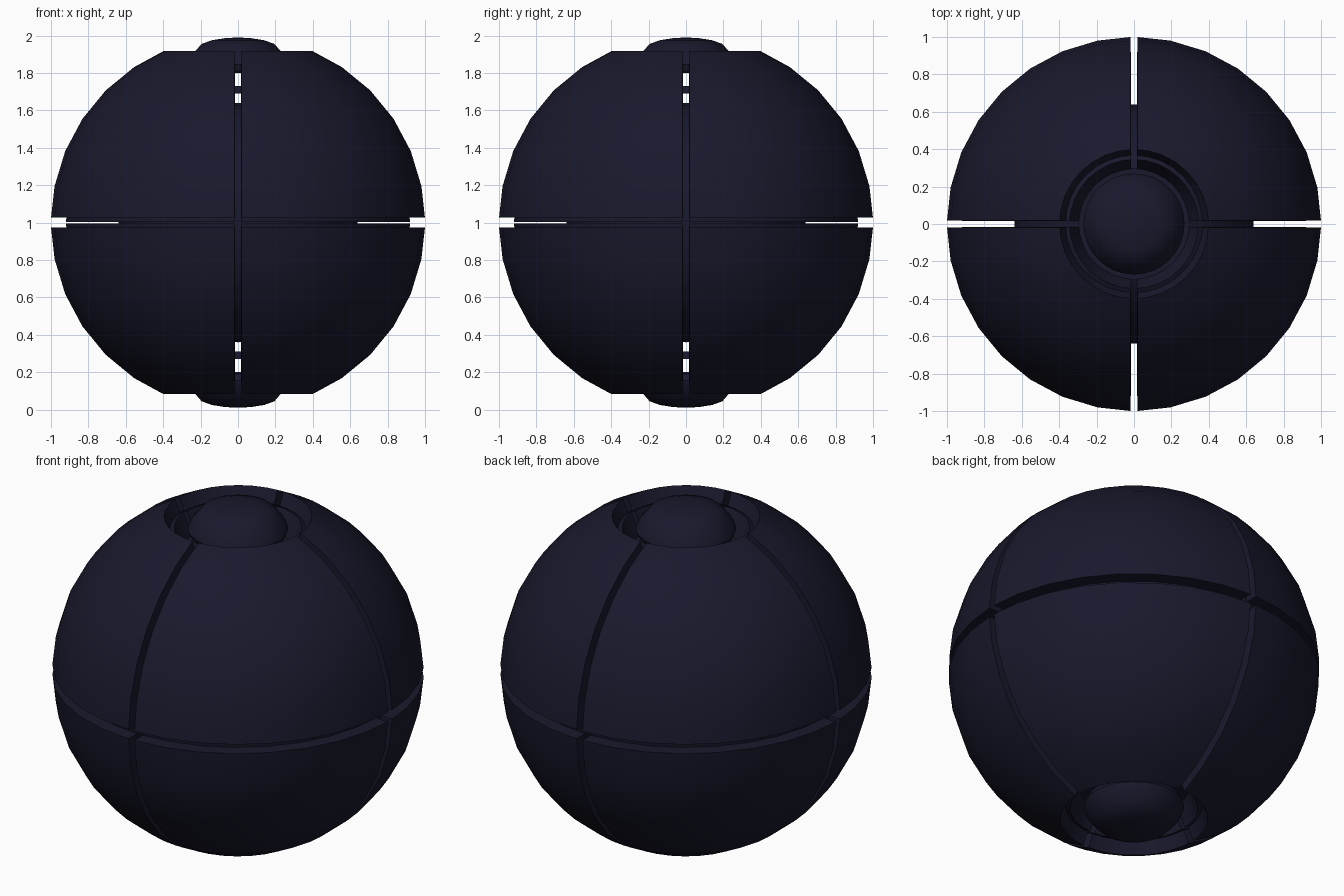
import bpy, bmesh, math

if "Cube" in bpy.data.objects:
    bpy.data.objects.remove(bpy.data.objects["Cube"])

mat = bpy.data.materials.new("dark_navy")
mat.diffuse_color = (0.0095, 0.0095, 0.026, 1)
mat.use_nodes = True
mat.node_tree.nodes["Principled BSDF"].inputs["Base Color"].default_value = mat.diffuse_color


def finish(name, bm, mirror):
    bmesh.ops.recalc_face_normals(bm, faces=bm.faces)
    me = bpy.data.meshes.new(name)
    bm.to_mesh(me)
    bm.free()
    ob = bpy.data.objects.new(name, me)
    bpy.context.collection.objects.link(ob)
    ob.location.z = 1
    me.materials.append(mat)
    bpy.ops.object.select_all(action='DESELECT')
    ob.select_set(True)
    bpy.context.view_layer.objects.active = ob
    bpy.ops.object.shade_smooth_by_angle(angle=math.radians(30))
    if mirror:
        m = ob.modifiers.new("mirror", 'MIRROR')
        m.use_axis = mirror
        m.use_mirror_merge = False
    return ob


def octant_shell(name, r_out, r_in, gap_v, gap_h, rim_deg):
    """One eighth of a thick sphere shell, held back from the seams, mirrored to 8."""
    bm = bmesh.new()
    layers = []
    for r in (r_out, r_in):
        lats = [math.asin(gap_h / r)] + [math.radians(11.25 * i) for i in range(1, 6)]
        lats.append(math.radians(rim_deg))
        rows = []
        for lat in lats:
            rho, z = r * math.cos(lat), r * math.sin(lat)
            a = math.asin(gap_v / rho)
            phis = [a] + [math.radians(11.25 * j) for j in range(1, 8)] + [math.pi / 2 - a]
            rows.append([bm.verts.new((rho * math.cos(p), rho * math.sin(p), z)) for p in phis])
        layers.append(rows)
    o, n = layers
    R, C = len(o), len(o[0])
    for g in layers:
        for i in range(R - 1):
            for j in range(C - 1):
                bm.faces.new((g[i][j], g[i][j + 1], g[i + 1][j + 1], g[i + 1][j]))
    # side walls
    for i in (0, R - 1):
        for j in range(C - 1):
            bm.faces.new((o[i][j], o[i][j + 1], n[i][j + 1], n[i][j]))
    for j in (0, C - 1):
        for i in range(R - 1):
            bm.faces.new((o[i][j], o[i + 1][j], n[i + 1][j], n[i][j]))
    return finish(name, bm, (True, True, True))


def lathe(name, profile, steps=32):
    bm = bmesh.new()
    vs = [bm.verts.new((x, 0, z)) for x, z in profile]
    es = [bm.edges.new(p) for p in zip(vs, vs[1:])]
    bmesh.ops.spin(bm, geom=vs + es, cent=(0, 0, 0), axis=(0, 0, 1),
                   angle=2 * math.pi, steps=steps, use_duplicate=False)
    bmesh.ops.remove_doubles(bm, verts=bm.verts, dist=1e-4)
    return finish(name, bm, (False, False, True))


# Outer armour panels and the inner layer forming the groove floor
octant_shell("outer_panels", 1.0, 0.92, 0.019, 0.027, 66.5)
octant_shell("inner_panels", 0.92, 0.66, 0.015, 0.004, 68.0)

# Core ball
bm = bmesh.new()
bmesh.ops.create_uvsphere(bm, u_segments=32, v_segments=16, radius=0.64)
finish("core", bm, None)

# Polar buttons and the floor discs under them
lathe("pole_buttons", [(0, .99), (.07, .986), (.14, .975), (.195, .955), (.225, .92),
                       (.255, .885), (.27, .845), (.255, .81), (.23, .80), (0, .80)])
lathe("button_floors", [(0, .73), (.30, .73), (.30, .69), (0, .69)])
